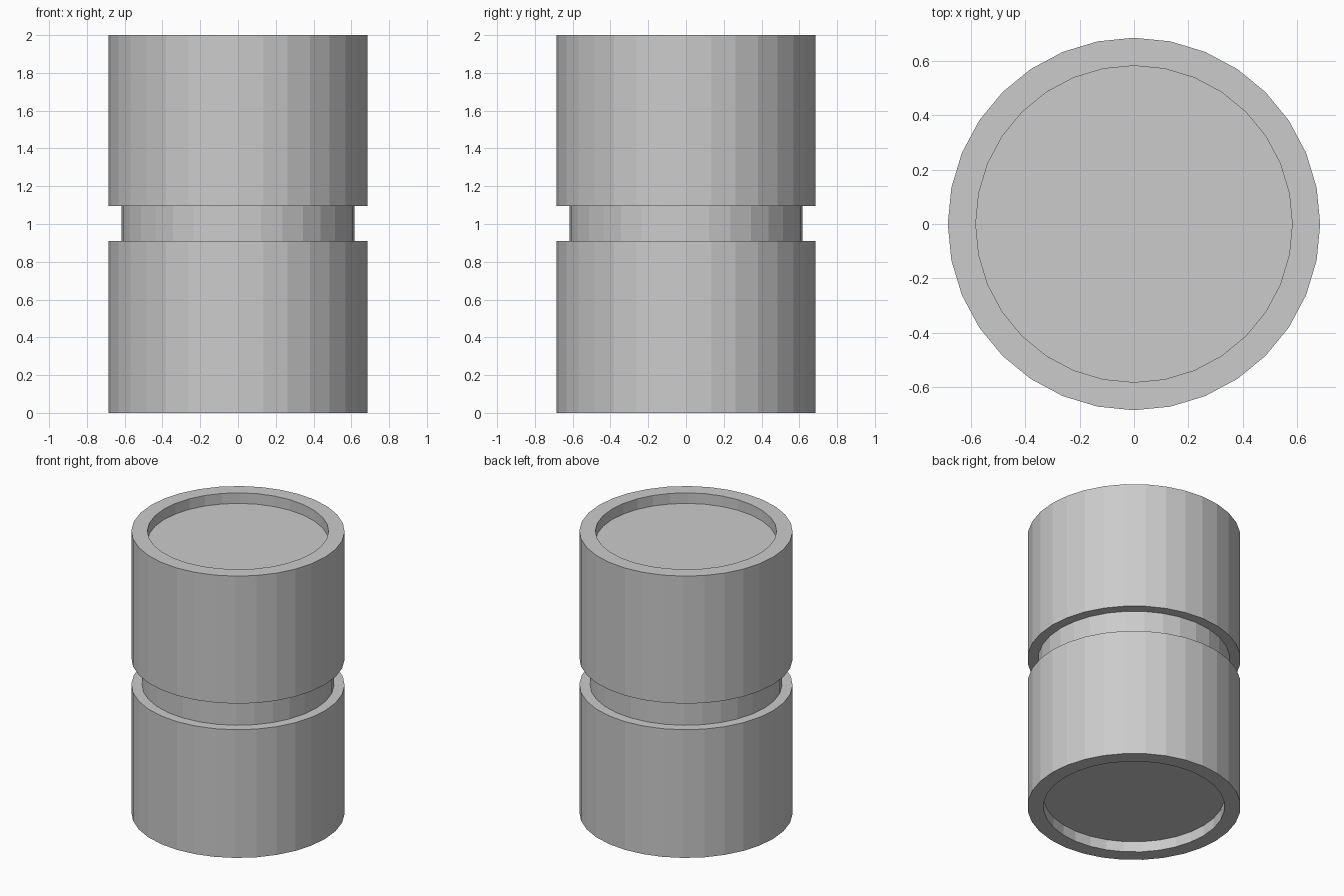
import bpy, bmesh
from math import cos, sin, tau

if "Cube" in bpy.data.objects:
    bpy.data.objects.remove(bpy.data.objects["Cube"])

SIDES = 32
R_OUT, R_GROOVE, R_RECESS = 0.686, 0.618, 0.583
RECESS = 0.075

# Half profile (radius, height): bottom recess, lower drum, groove, upper drum, top recess
profile = [
    (R_RECESS, RECESS), (R_RECESS, 0.0), (R_OUT, 0.0),
    (R_OUT, 0.91), (R_GROOVE, 0.91), (R_GROOVE, 1.095), (R_OUT, 1.095),
    (R_OUT, 2.0), (R_RECESS, 2.0), (R_RECESS, 2.0 - RECESS),
]


def lathe(name, points, sides):
    bm = bmesh.new()
    rings = [[bm.verts.new((r * cos(tau * i / sides), r * sin(tau * i / sides), z))
              for i in range(sides)] for r, z in points]
    for low, high in zip(rings, rings[1:]):
        for i in range(sides):
            j = (i + 1) % sides
            bm.faces.new((low[i], low[j], high[j], high[i]))
    # Flat recess floors at both ends
    bm.faces.new(rings[0][::-1])
    bm.faces.new(rings[-1])
    bmesh.ops.recalc_face_normals(bm, faces=bm.faces)
    mesh = bpy.data.meshes.new(name)
    bm.to_mesh(mesh)
    bm.free()
    obj = bpy.data.objects.new(name, mesh)
    bpy.context.collection.objects.link(obj)
    return obj


# Grooved canister body
lathe("grooved_canister", profile, SIDES)
